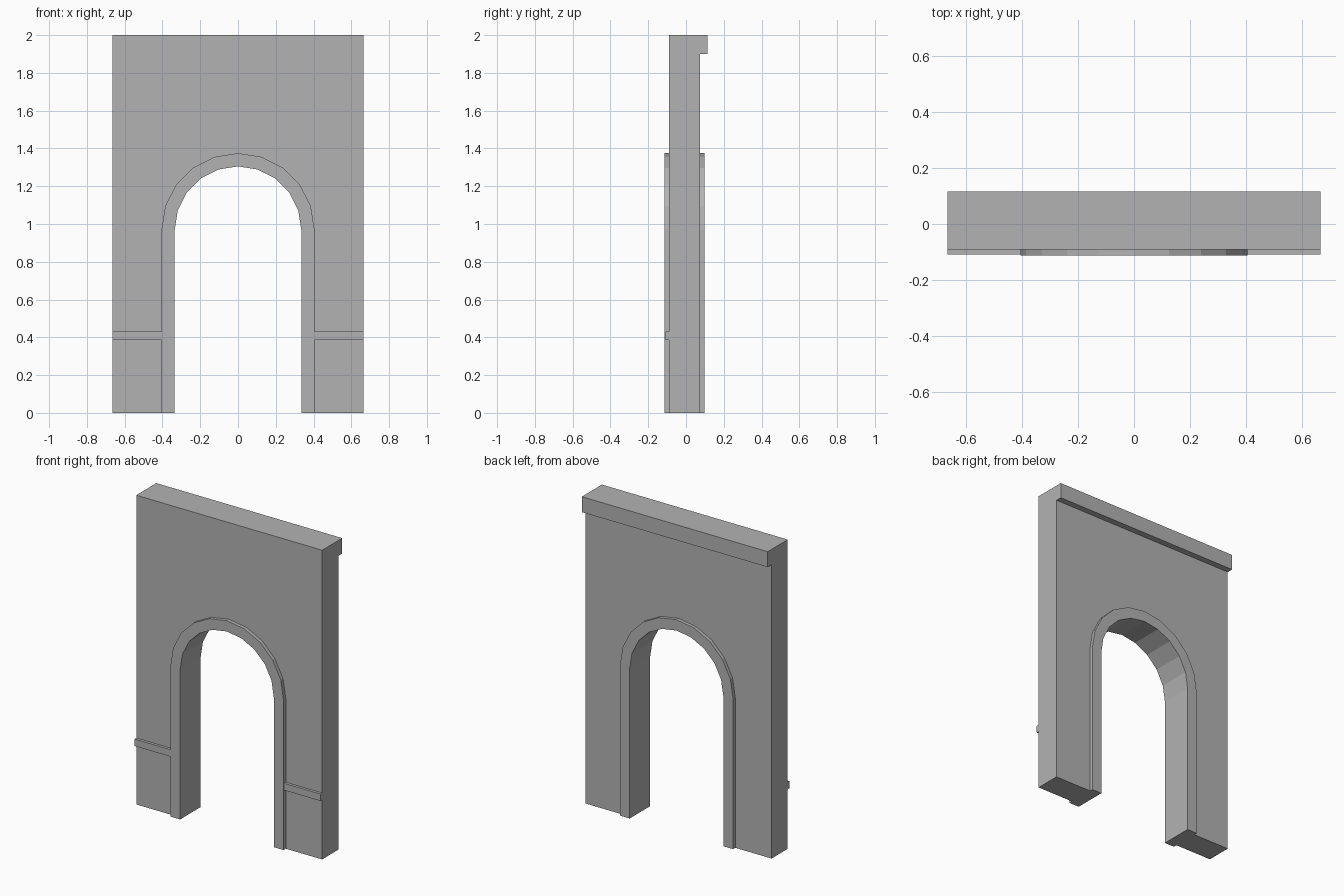
import bpy
import bmesh
from math import cos, sin, pi

if "Cube" in bpy.data.objects:
    bpy.data.objects.remove(bpy.data.objects["Cube"], do_unlink=True)

HALF_WIDTH, HEIGHT = 0.665, 2.0
WALL_FRONT, WALL_BACK = -0.09, 0.075
INNER, OUTER, SPRING = 0.335, 0.405, 0.97
SEGMENTS = 10

stone = bpy.data.materials.new("grey_stone")
stone.use_nodes = True
grey = (0.45, 0.45, 0.45, 1)
stone.diffuse_color = grey
stone.node_tree.nodes["Principled BSDF"].inputs["Base Color"].default_value = grey


def arch(radius):
    """Outline of the opening from the left foot over the top to the right foot."""
    curve = [(radius * cos(pi * i / SEGMENTS), SPRING + radius * sin(pi * i / SEGMENTS))
             for i in range(SEGMENTS + 1)]
    return [(radius, 0)] + curve + [(-radius, 0)]


def extrude_outline(name, outline, front, back):
    """Extrude an x-z outline between two depths."""
    bm = bmesh.new()
    face = bm.faces.new([bm.verts.new((x, front, z)) for x, z in outline])
    result = bmesh.ops.extrude_face_region(bm, geom=[face], use_keep_orig=True)
    moved = [v for v in result["geom"] if isinstance(v, bmesh.types.BMVert)]
    bmesh.ops.translate(bm, verts=moved, vec=(0, back - front, 0))
    bmesh.ops.recalc_face_normals(bm, faces=bm.faces)
    mesh = bpy.data.meshes.new(name)
    bm.to_mesh(mesh)
    bm.free()
    mesh.materials.append(stone)
    obj = bpy.data.objects.new(name, mesh)
    bpy.context.collection.objects.link(obj)
    return obj


def box(name, x0, x1, front, back, z0, z1):
    return extrude_outline(name, [(x0, z0), (x1, z0), (x1, z1), (x0, z1)], front, back)


# Wall with the arched opening
frame = [(-HALF_WIDTH, 0), (-HALF_WIDTH, HEIGHT), (HALF_WIDTH, HEIGHT), (HALF_WIDTH, 0)]
extrude_outline("wall", arch(INNER) + frame, WALL_FRONT, WALL_BACK)

# Raised trim around the opening on both faces
ring = arch(INNER) + arch(OUTER)[::-1]
extrude_outline("front_arch_trim", ring, -0.113, WALL_FRONT)
extrude_outline("back_arch_trim", ring, WALL_BACK, 0.097)

# Ledge along the top of the back
box("back_cornice", -HALF_WIDTH, HALF_WIDTH, WALL_BACK, 0.115, 1.9, HEIGHT)

# Low bands on the front, either side of the opening
for side, x0, x1 in (("left", OUTER, HALF_WIDTH), ("right", -HALF_WIDTH, -OUTER)):
    box(side + "_band", x0, x1, -0.108, WALL_FRONT, 0.385, 0.43)
